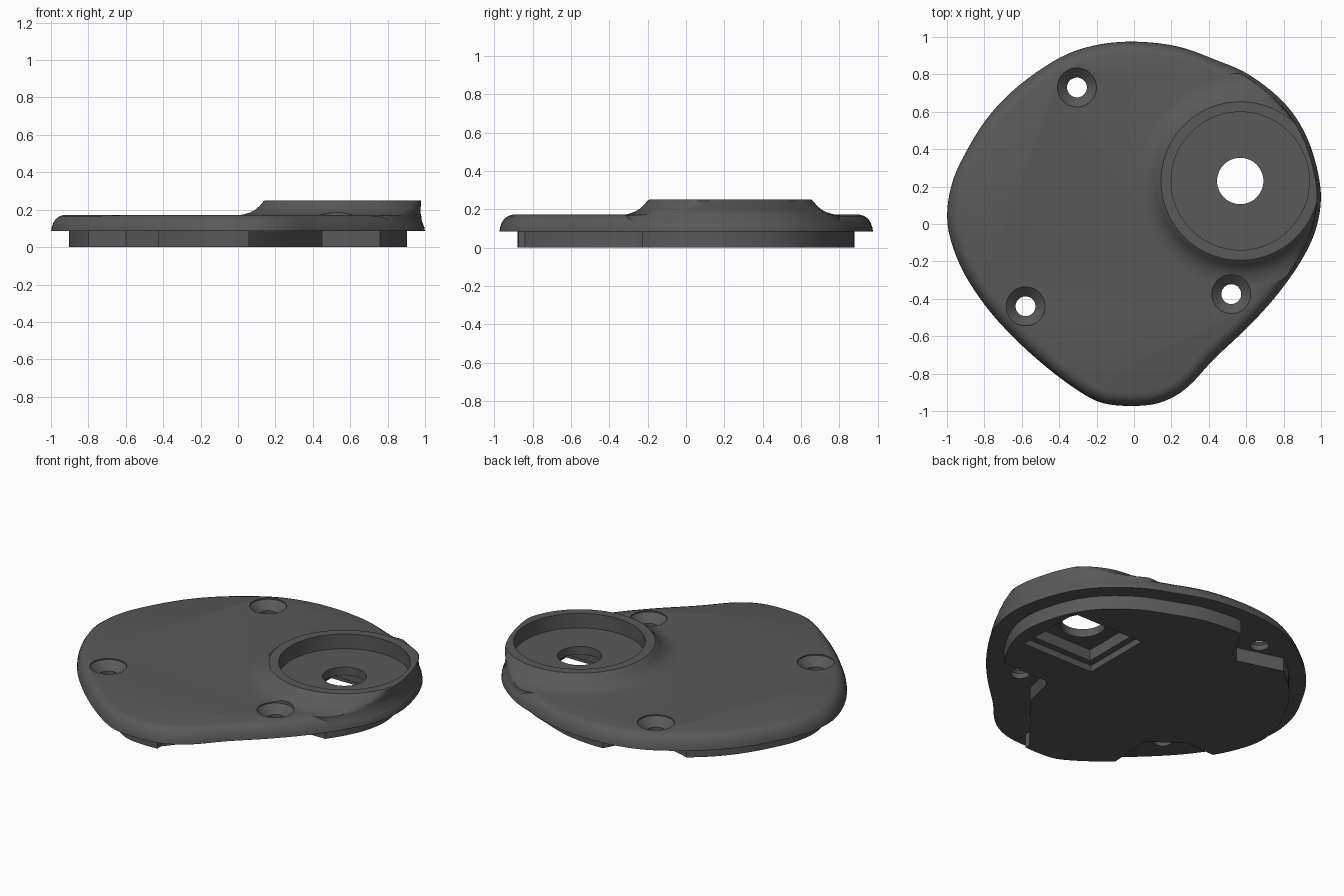
import bpy, bmesh, math
from mathutils import Vector

if "Cube" in bpy.data.objects:
    bpy.data.objects.remove(bpy.data.objects["Cube"])

SEAT = Vector((0.568, 0.23))      # centre of the raised ring
SCREWS = [(-0.305, 0.73), (0.52, -0.375), (-0.58, -0.44)]

mat = bpy.data.materials.new("dark_grey")
mat.diffuse_color = (0.1, 0.1, 0.1, 1)
mat.use_nodes = True
mat.node_tree.nodes["Principled BSDF"].inputs["Base Color"].default_value = mat.diffuse_color


def smooth_loop(pts, n=5):
    """Closed Catmull-Rom curve through pts."""
    p = [Vector(q) for q in pts]
    out = []
    for i in range(len(p)):
        a, b, c, d = (p[(i + k) % len(p)] for k in (-1, 0, 1, 2))
        for j in range(n):
            t = j / n
            out.append(0.5 * (2 * b + (c - a) * t + (2 * a - 5 * b + 4 * c - d) * t * t
                              + (3 * b - a - 3 * c + d) * t ** 3))
    return out


def inset(loop, dist):
    """Move a clockwise loop inward."""
    out = []
    for i, p in enumerate(loop):
        t = (loop[(i + 1) % len(loop)] - loop[i - 1]).normalized()
        out.append(p + Vector((t.y, -t.x)) * dist)
    return out


def loft(name, rings):
    """Closed solid through rings given as (2D points, z)."""
    bm = bmesh.new()
    vs = [[bm.verts.new((p[0], p[1], z)) for p in pts] for pts, z in rings]
    for lo, hi in zip(vs, vs[1:]):
        for i in range(len(lo)):
            j = (i + 1) % len(lo)
            bm.faces.new((lo[i], lo[j], hi[j], hi[i]))
    bm.faces.new(vs[0])
    bm.faces.new(vs[-1])
    bmesh.ops.recalc_face_normals(bm, faces=bm.faces)
    me = bpy.data.meshes.new(name)
    bm.to_mesh(me)
    bm.free()
    me.materials.append(mat)
    ob = bpy.data.objects.new(name, me)
    bpy.context.collection.objects.link(ob)
    return ob


def circle(c, r, n=48):
    return [(c[0] + r * math.cos(2 * math.pi * i / n),
             c[1] + r * math.sin(2 * math.pi * i / n)) for i in range(n)]


def rect(c, hx, hy):
    return [(c[0] + sx * hx, c[1] + sy * hy) for sx, sy in ((-1, -1), (1, -1), (1, 1), (-1, 1))]


def combine(target, other, op):
    m = target.modifiers.new("join", "BOOLEAN")
    m.operation, m.object, m.solver = op, other, "EXACT"
    bpy.context.view_layer.objects.active = target
    bpy.ops.object.modifier_apply(modifier=m.name)
    bpy.data.objects.remove(other)


# Clockwise outline of the cover
outline = smooth_loop([
    (0, 0.975), (0.23, 0.95), (0.43, 0.88), (0.62, 0.795), (0.81, 0.64), (0.93, 0.45),
    (0.995, 0.21), (0.985, 0.02), (0.915, -0.16), (0.78, -0.36), (0.62, -0.54),
    (0.43, -0.72), (0.30, -0.86), (0.19, -0.935), (0.06, -0.97), (-0.13, -0.965),
    (-0.26, -0.915), (-0.45, -0.78), (-0.64, -0.61), (-0.80, -0.43), (-0.93, -0.22),
    (-0.997, 0), (-0.975, 0.21), (-0.89, 0.40), (-0.77, 0.585), (-0.61, 0.745),
    (-0.395, 0.89), (-0.21, 0.955)])

# Cover plate with a rounded upper edge
cover = loft("cover_plate", [(inset(outline, d), z) for d, z in (
    (0, 0.085), (0.003, 0.105), (0.012, 0.13), (0.026, 0.151), (0.045, 0.165), (0.068, 0.172))])


def reach(a):
    """Distance from the ring centre to the outline at angle a."""
    d = Vector((math.cos(a), math.sin(a)))
    best = 9
    for i, p in enumerate(outline):
        e = p - outline[i - 1]
        den = d.cross(e)
        if abs(den) > 1e-9:
            w = outline[i - 1] - SEAT
            t, u = w.cross(e) / den, w.cross(d) / den
            if t > 0 and -1e-6 <= u <= 1 + 1e-6:
                best = min(best, t)
    return best


# Raised ring flaring into the plate, held inside the outline
N = 96
angles = [2 * math.pi * i / N for i in range(N)]
rings = []
for r, z, gap in ((0.575, 0.10, 0.012), (0.575, 0.1695, 0.02), (0.535, 0.175, 0.022),
                  (0.50, 0.186, 0.024), (0.472, 0.202, 0.024), (0.45, 0.222, 0.022),
                  (0.432, 0.244, 0.02), (0.424, 0.25, 0.02)):
    rings.append(([SEAT + Vector((math.cos(a), math.sin(a))) * min(r, reach(a) - gap)
                   for a in angles], z))
combine(cover, loft("raised_ring", rings), "UNION")

# Lower core, notched around each screw
core_edge = inset(outline, 0.095)
core = loft("lower_core", [(core_edge, 0), (core_edge, 0.12)])
notches = [
    [(1.1, -0.23), (0.45, -0.23), (0.42, -0.27), (0.375, -0.46), (0.06, -0.84),
     (0.06, -1.2), (1.1, -1.2)],
    [(-1.1, -0.28), (-0.82, -0.265), (-0.60, -0.255), (-0.41, -0.40), (-0.43, -0.71),
     (-0.45, -1.1), (-1.1, -1.1)],
    [(0.02, 1.1), (-0.04, 0.89), (-0.155, 0.68), (-0.22, 0.63), (-0.50, 0.71),
     (-0.75, 0.78), (-0.75, 1.1)]]
for n in notches:
    combine(core, loft("notch_cutter", [(n, -0.1), (n, 0.2)]), "DIFFERENCE")
combine(cover, core, "UNION")

# Round recess and centre hole
cuts = [[(circle(SEAT, 0.369, 96), 0.16), (circle(SEAT, 0.369, 96), 0.4)],
        [(circle(SEAT, 0.124), -0.1), (circle(SEAT, 0.124), 0.3)]]
# Stepped rectangular pocket underneath
for hx, hy, top in ((0.245, 0.22, 0.04), (0.205, 0.18, 0.11)):
    cuts.append([(rect(SEAT, hx, hy), -0.1), (rect(SEAT, hx, hy), top)])
# Countersunk screw holes
for s in SCREWS:
    cuts.append([(circle(s, 0.053), -0.1), (circle(s, 0.053), 0.118),
                 (circle(s, 0.104), 0.165), (circle(s, 0.104), 0.3)])
for c in cuts:
    combine(cover, loft("cutter", c), "DIFFERENCE")

bpy.ops.object.select_all(action="DESELECT")
cover.select_set(True)
bpy.context.view_layer.objects.active = cover
bpy.ops.object.shade_smooth_by_angle(angle=math.radians(30))
